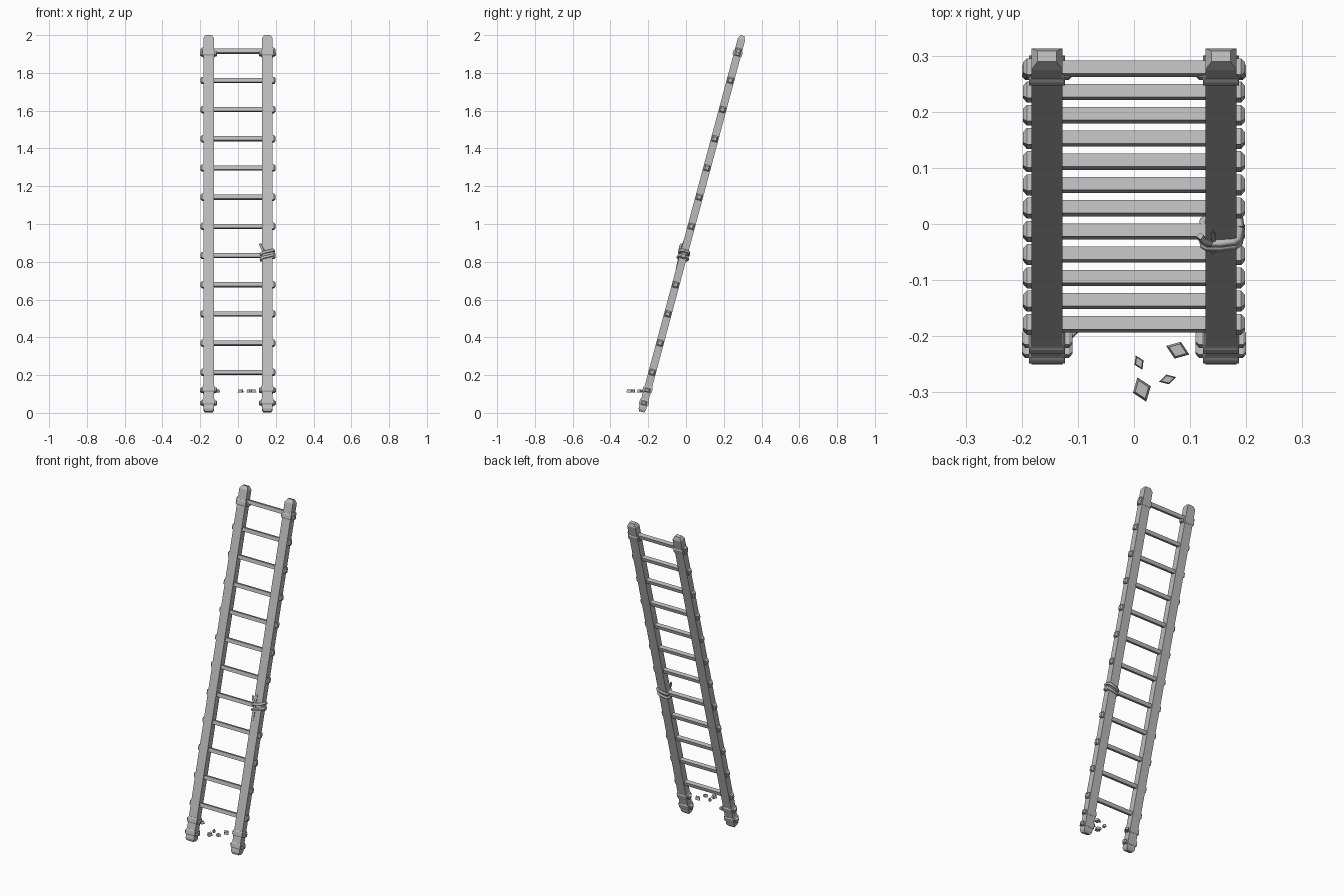
import bpy, bmesh, math
from mathutils import Matrix, Vector

if "Cube" in bpy.data.objects:
    bpy.data.objects.remove(bpy.data.objects["Cube"])

grey = bpy.data.materials.new("weathered grey")
grey.use_nodes = True
grey.diffuse_color = (0.5, 0.5, 0.5, 1)
grey.node_tree.nodes["Principled BSDF"].inputs["Base Color"].default_value = (0.5, 0.5, 0.5, 1)

# Ladder frame: x across, y through the rail, z along the lean
LEAN = Matrix.Translation((0, -0.235, 0.005)) @ Matrix.Rotation(math.radians(-15), 4, "X")
RAIL_X = 0.155
LENGTH = 2.063


def finish(name, bm, matrix=LEAN):
    bmesh.ops.recalc_face_normals(bm, faces=bm.faces[:])
    mesh = bpy.data.meshes.new(name)
    bm.to_mesh(mesh)
    bm.free()
    mesh.materials.append(grey)
    obj = bpy.data.objects.new(name, mesh)
    obj.matrix_world = matrix
    bpy.context.collection.objects.link(obj)
    return obj


def loft(name, sections, along="z", matrix=LEAN):
    """Rectangular sections (centre, half a, half b) joined along an axis."""
    bm = bmesh.new()
    rings = []
    for centre, a, b in sections:
        ring = []
        for i, j in ((-1, -1), (1, -1), (1, 1), (-1, 1)):
            off = Vector((i * a, j * b, 0)) if along == "z" else Vector((0, i * a, j * b))
            ring.append(bm.verts.new(Vector(centre) + off))
        rings.append(ring)
    bm.faces.new(rings[0])
    bm.faces.new(rings[-1])
    for low, high in zip(rings, rings[1:]):
        for k in range(4):
            n = (k + 1) % 4
            bm.faces.new((low[k], low[n], high[n], high[k]))
    return finish(name, bm, matrix)


def bar(name, x, y, z, profile):
    """Stepped bar along x, given as (offset, half depth, half height)."""
    return loft(name, [((x + dx, y, z), a, b) for dx, a, b in profile], "x")


# Rails with chamfered ends, and their collars
for side, label in ((1, "left"), (-1, "right")):
    x = side * RAIL_X
    loft(label + "_rail", [
        ((x, 0, 0), 0.021, 0.013), ((x, 0, 0.014), 0.028, 0.020),
        ((x, 0, LENGTH - 0.02), 0.028, 0.020), ((x, 0, LENGTH), 0.017, 0.010)])
    for s, place in ((0.052, "foot"), (0.122, "lower"), (1.965, "upper")):
        name = f"{label}_{place}_collar"
        loft(name, [((x, 0, s - 0.017), 0.029, 0.021), ((x, 0, s - 0.011), 0.032, 0.025),
                    ((x, 0, s + 0.011), 0.032, 0.025), ((x, 0, s + 0.017), 0.029, 0.021)])
        bar(name + "_pin", x, 0, s - 0.003, [
            (-0.045, 0.008, 0.007), (-0.039, 0.014, 0.011),
            (0.039, 0.014, 0.011), (0.045, 0.008, 0.007)])

# Rungs with tapered tenon ends outside the rails
for i in range(12):
    s = 0.217 + 0.16 * i
    bar(f"rung_{i + 1}", 0, 0, s, [(-0.17, 0.012, 0.011), (0.17, 0.012, 0.011)])
    for side, label in ((1, "left"), (-1, "right")):
        bar(f"rung_{i + 1}_{label}_peg", side * 0.18, 0, s, [
            (0, 0.015, 0.016), (side * 0.011, 0.015, 0.016), (side * 0.018, 0.009, 0.009)])


# Rope binding around the left rail
def rope(name, points, radius):
    curve = bpy.data.curves.new(name, "CURVE")
    curve.dimensions = "3D"
    curve.bevel_depth = radius
    curve.bevel_resolution = 0
    curve.use_fill_caps = True
    spline = curve.splines.new("POLY")
    spline.points.add(len(points) - 1)
    for p, co in zip(spline.points, points):
        p.co = (*co, 1)
    curve.materials.append(grey)
    obj = bpy.data.objects.new(name, curve)
    obj.matrix_world = LEAN
    bpy.context.collection.objects.link(obj)


for n, s in enumerate((0.845, 0.872)):
    loop = []
    for k in range(13):
        a = math.tau * k / 12
        c, d = math.cos(a), math.sin(a)
        px = RAIL_X + 0.034 * math.copysign(abs(c) ** 0.45, c)
        py = 0.026 * math.copysign(abs(d) ** 0.45, d)
        loop.append((px, py, s + 0.012 * c))
    rope(f"rope_loop_{n + 1}", loop, 0.008)
rope("rope_end", [(0.135, -0.026, 0.875), (0.122, -0.028, 0.9), (0.118, -0.024, 0.915)], 0.007)

# Thin split along the face of the bound rail
loft("rail_split", [((0.141, -0.02, 0.775), 0.001, 0.001), ((0.141, -0.02, 0.80), 0.004, 0.003),
                    ((0.141, -0.02, 0.91), 0.004, 0.003), ((0.141, -0.02, 0.935), 0.001, 0.001)])

# Loose diamond chips by the feet
chips = [(0.009, -0.247, 0.014, 0.009, 115), (0.014, -0.295, 0.023, 0.017, 110),
         (0.06, -0.277, 0.016, 0.009, 15), (0.078, -0.225, 0.022, 0.016, 160),
         (-0.112, -0.192, 0.018, 0.012, 10)]
for n, (x, y, a, b, turn) in enumerate(chips):
    m = Matrix.Translation((x, y, 0.115)) @ Matrix.Rotation(math.radians(turn), 4, "Z")
    bm = bmesh.new()
    bmesh.ops.create_cone(bm, cap_ends=True, segments=4, radius1=1, radius2=0.75, depth=1)
    bmesh.ops.scale(bm, vec=(a, b, 0.016), verts=bm.verts[:])
    finish(f"chip_{n + 1}", bm, m)
